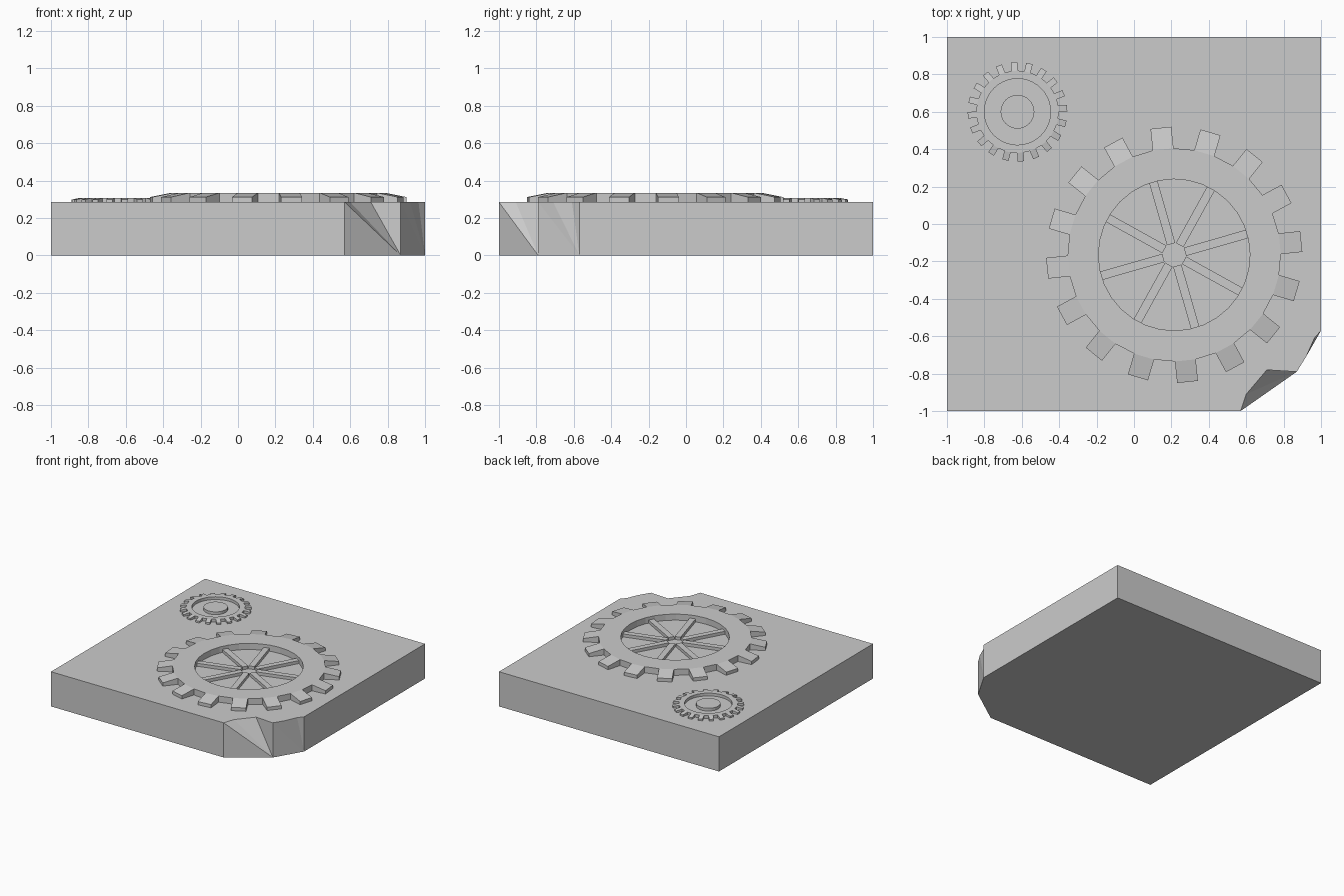
import bpy, bmesh
from math import cos, sin, pi, radians

if "Cube" in bpy.data.objects:
    bpy.data.objects.remove(bpy.data.objects["Cube"])

SLAB_TOP = 0.285

def make_object(name, bm):
    bmesh.ops.recalc_face_normals(bm, faces=bm.faces)
    mesh = bpy.data.meshes.new(name)
    bm.to_mesh(mesh)
    bm.free()
    obj = bpy.data.objects.new(name, mesh)
    bpy.context.collection.objects.link(obj)
    return obj

# Stone slab with a broken front-right corner
def slab():
    bm = bmesh.new()
    square = [(1, 1), (-1, 1), (-1, -1)]
    chip_top = [(.57, -1), (.60, -.91), (.71, -.78), (.87, -.79), (.92, -.71), (.965, -.61), (1, -.57)]
    chip_low = [(.57, -1), (.87, -.79), (1, -.57)]
    top = [bm.verts.new((x, y, SLAB_TOP)) for x, y in square + chip_top]
    low = [bm.verts.new((x, y, 0)) for x, y in square + chip_low]
    bm.faces.new(top)
    bm.faces.new(low[::-1])
    for i in range(3):
        bm.faces.new((low[i], low[i + 1], top[i + 1], top[i]))
    bm.faces.new((low[5], low[0], top[0], top[9]))
    # sloping break on one side of the chip, steep wall on the other
    bm.faces.new((low[3], low[4], top[3]))
    for i in range(3, 6):
        bm.faces.new((top[i], low[4], top[i + 1]))
    bm.faces.new((low[4], low[5], top[6]))
    for i in range(6, 9):
        bm.faces.new((top[i], low[5], top[i + 1]))
    return make_object("stone_slab", bm)

# Toothed ring whose teeth slope down towards the tips
def gear(name, cx, cy, teeth, r_in, r_out, r_tip, z_ring, z_tip, offset):
    bm = bmesh.new()
    half = pi / (2 * teeth)
    hw = r_out * sin(half)
    inner, outer, tips = [], [], []

    def pair(x, y, z):
        return [bm.verts.new((cx + x, cy + y, h)) for h in (SLAB_TOP, z)]

    for k in range(teeth):
        a = radians(offset) + k * 2 * pi / teeth
        for s in (-1, 1):
            b = a + s * half
            inner.append(pair(r_in * cos(b), r_in * sin(b), z_ring))
            outer.append(pair(r_out * cos(b), r_out * sin(b), z_ring))
            tips.append(pair(r_tip * cos(a) - s * hw * sin(a), r_tip * sin(a) + s * hw * cos(a), z_tip))

    def wall(p, q):
        bm.faces.new((p[0], q[0], q[1], p[1]))

    n = 2 * teeth
    for i in range(n):
        j = (i + 1) % n
        bm.faces.new((inner[i][1], outer[i][1], outer[j][1], inner[j][1]))
        wall(inner[j], inner[i])
        if i % 2:
            wall(outer[i], outer[j])
        else:
            bm.faces.new((outer[i][1], tips[i][1], tips[j][1], outer[j][1]))
            wall(outer[i], tips[i])
            wall(tips[i], tips[j])
            wall(tips[j], outer[j])
    return make_object(name, bm)

# Bars radiating inside the large gear
def spokes(cx, cy, count, r0, r1, width, z, offset):
    bm = bmesh.new()
    for k in range(count):
        a = radians(offset) + k * 2 * pi / count
        rings = []
        for h in (SLAB_TOP, z):
            rings.append([bm.verts.new((cx + r * cos(a) - t * sin(a), cy + r * sin(a) + t * cos(a), h))
                          for r, t in ((r0, -width / 2), (r1, -width / 2), (r1, width / 2), (r0, width / 2))])
        bm.faces.new(rings[1])
        for i in range(4):
            j = (i + 1) % 4
            bm.faces.new((rings[0][i], rings[0][j], rings[1][j], rings[1][i]))
    return make_object("gear_spokes", bm)

slab()
gear("large_gear", .215, -.165, 16, .405, .57, .683, .335, .312, 6)
spokes(.215, -.165, 8, .06, .407, .046, .31, 16)
gear("small_gear", -.623, .6, 20, .177, .22, .266, .308, .299, 4)

# Raised disc in the small gear
bpy.ops.mesh.primitive_cylinder_add(vertices=32, radius=.09, depth=.023,
                                    location=(-.623, .6, SLAB_TOP + .0115))
bpy.context.object.name = "small_gear_hub"
